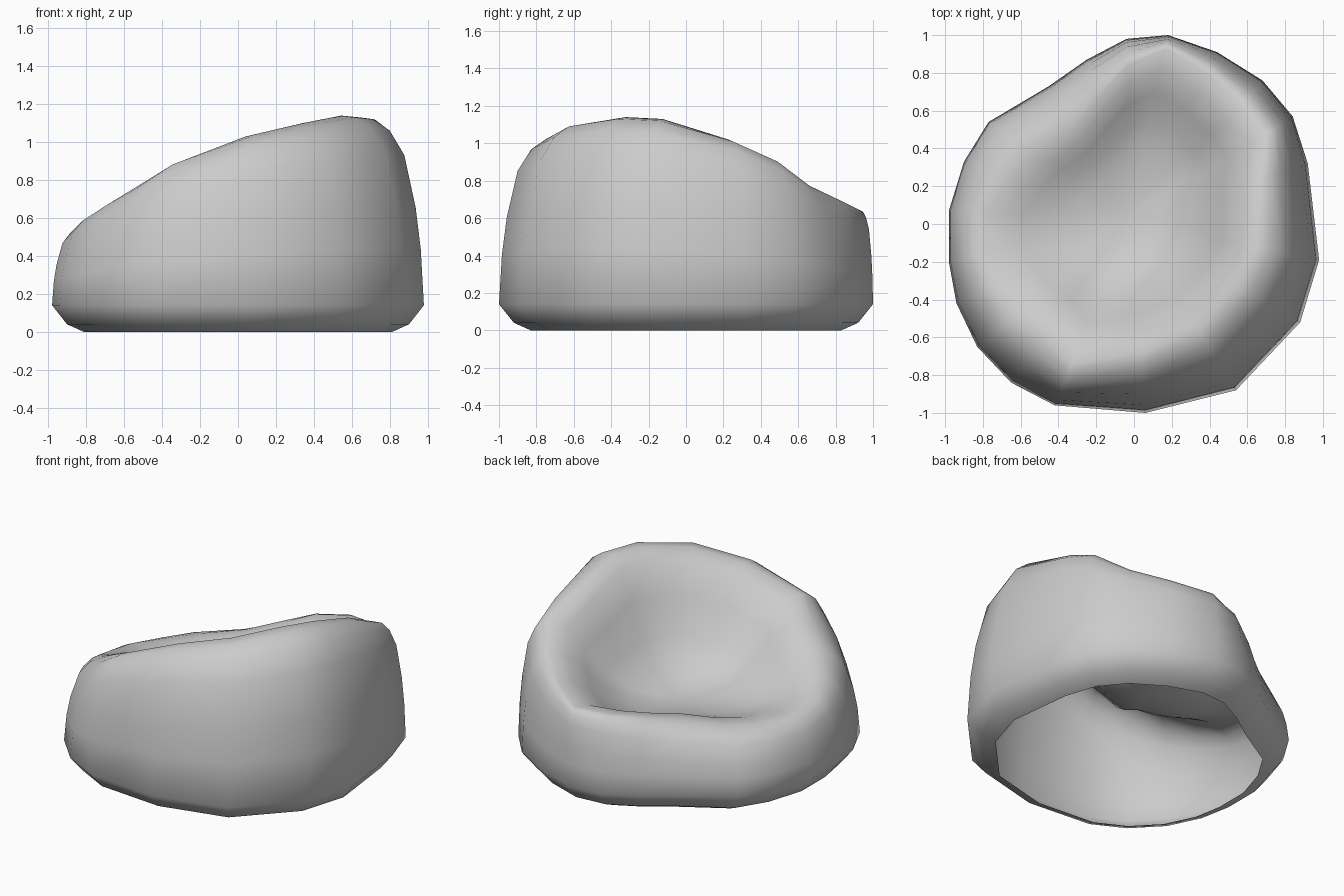
import bpy, bmesh
from mathutils import Vector

if "Cube" in bpy.data.objects:
    bpy.data.objects.remove(bpy.data.objects["Cube"])

# Plan outline: x, y, crest position as a fraction of the outline, crest height
plan = [
    (0.18, 1.00, .93, .64), (-0.04, 0.98, .86, .62), (-0.25, 0.87, .77, .58),
    (-0.45, 0.73, .70, .55), (-0.77, 0.54, .68, .52), (-0.90, 0.33, .73, .51),
    (-0.98, 0.07, .80, .52), (-0.98, -0.20, .82, .55), (-0.94, -0.42, .76, .62),
    (-0.83, -0.65, .72, .70), (-0.65, -0.84, .68, .80), (-0.42, -0.96, .77, .89),
    (0.06, -1.00, .68, 1.03), (0.54, -0.88, .63, 1.10), (0.88, -0.52, .62, 1.14),
    (0.98, -0.19, .66, 1.13), (0.92, 0.32, .71, 1.02), (0.84, 0.57, .82, .91),
    (0.68, 0.76, .83, .78), (0.44, 0.91, .88, .70),
]
base = [(.83, 0), (.92, .04), (1.0, .14)]                        # scale, height
wall = [(.05, .3), (.13, .52), (.31, .8), (.54, .93), (.78, .99), (1, 1)]  # inward, upward
seat = [(.13, .08), (.27, .35), (.42, .66), (.6, .87), (.8, .97)]  # inward, downward
centre = Vector((-.03, .06, .41))


def section(x, y, k, h):
    """Points from the open base over the crest and down into the seat."""
    pts = [Vector((x * s, y * s, z)) for s, z in base]
    for a, t in wall:
        s = 1 - (1 - k) * a
        pts.append(Vector((x * s, y * s, .14 + (h - .14) * t)))
    crest = pts[-1]
    for a, d in seat:
        p = crest.lerp(centre, a)
        p.z = crest.z + (centre.z - crest.z) * d
        pts.append(p)
    return pts


# Soft shell, open underneath
bm = bmesh.new()
cols = [[bm.verts.new(p) for p in section(*row)] for row in plan]
hub = bm.verts.new(centre)
for i, a in enumerate(cols):
    b = cols[(i + 1) % len(cols)]
    for j in range(len(a) - 1):
        bm.faces.new((a[j], b[j], b[j + 1], a[j + 1]))
    bm.faces.new((a[-1], b[-1], hub))
for f in bm.faces:
    f.smooth = True
mesh = bpy.data.meshes.new("beanbag_seat")
bm.to_mesh(mesh)
bm.free()
obj = bpy.data.objects.new("beanbag_seat", mesh)
bpy.context.collection.objects.link(obj)
